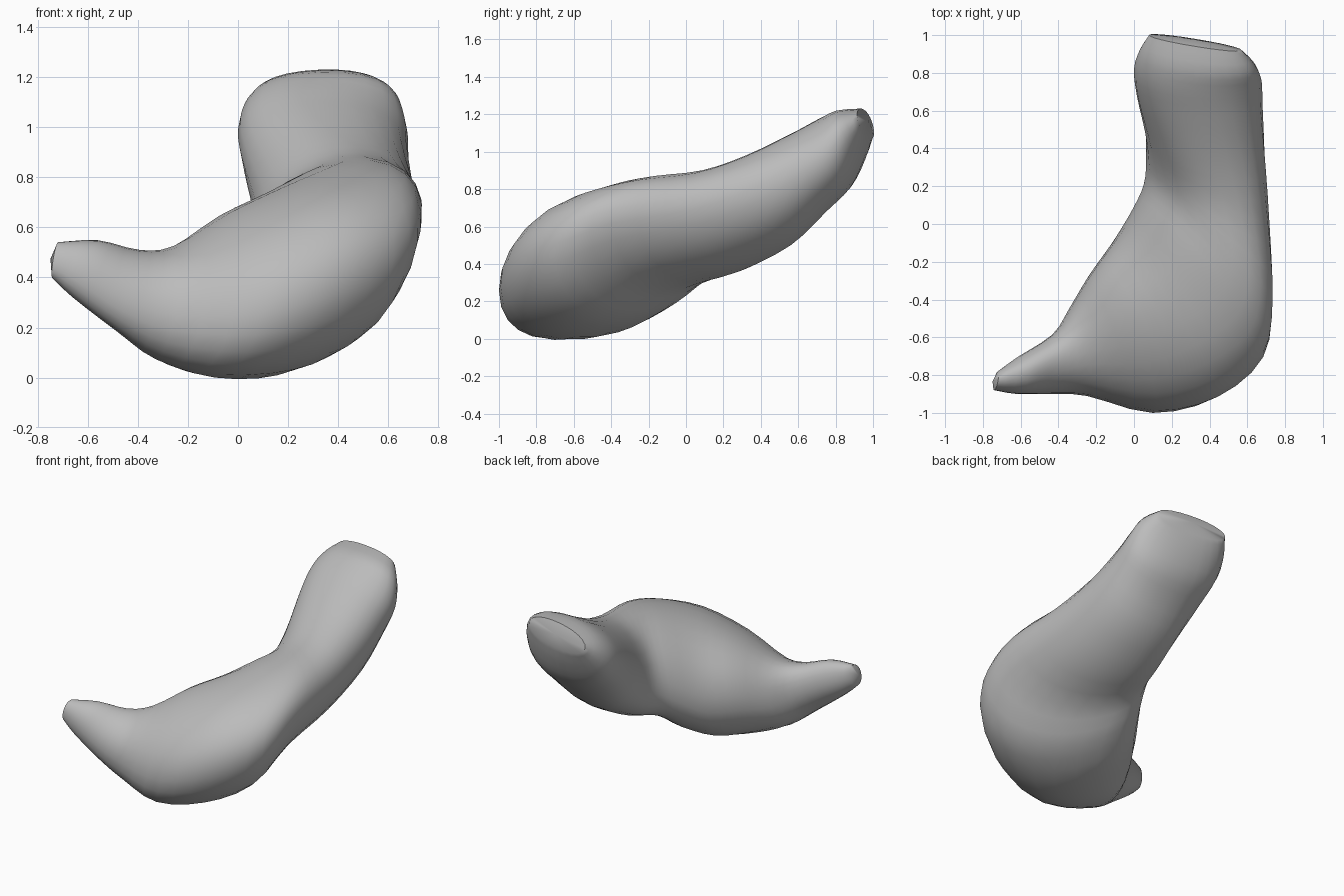
import bpy, bmesh, math
from mathutils import Vector

if "Cube" in bpy.data.objects:
    bpy.data.objects.remove(bpy.data.objects["Cube"])

SIDES, STEPS = 24, 3

# Cross-sections along the pouch: inner edge, outer edge, half height vector
sections = [
    ((-.72, -.78, .48), (-.74, -.88, .46), (.01, 0, .07)),
    ((-.60, -.70, .46), (-.62, -.90, .41), (.05, 0, .11)),
    ((-.42, -.58, .38), (-.45, -.90, .31), (.04, 0, .16)),
    ((-.33, -.44, .35), (-.25, -.91, .25), (.05, 0, .22)),
    ((-.22, -.26, .40), (.10, -1.0, .26), (.08, 0, .32)),
    ((-.09, -.08, .43), (.43, -.92, .34), (.09, -.02, .375)),
    ((.02, .08, .54), (.66, -.70, .40), (.12, -.06, .36)),
    ((.08, .20, .61), (.705, -.38, .53), (.13, -.08, .30)),
    ((.08, .32, .65), (.70, .05, .61), (.09, -.10, .27)),
    ((.06, .48, .74), (.69, .40, .74), (.04, -.12, .24)),
    ((.015, .68, .88), (.68, .64, .90), (0, -.09, .21)),
    ((0, .82, .99), (.675, .76, .99), (0, -.09, .18)),
    ((.03, .92, 1.08), (.64, .84, 1.10), (0, -.07, .13)),
    ((.08, 1.0, 1.14), (.57, .92, 1.16), (0, -.02, .08)),
]
rows = [tuple(Vector(p) for p in s) for s in sections]


def blend(a, b, c, d, t):
    """Smooth interpolation from b to c."""
    return (b * 2 + (c - a) * t + (a * 2 - b * 5 + c * 4 - d) * t * t
            + (b * 3 - a - c * 3 + d) * t ** 3) / 2


def soft(v, power):
    return math.copysign(abs(v) ** power, v)


# Pouch: loft through the interpolated sections
bm = bmesh.new()
rings = []
last = len(rows) - 1
for k in range(last * STEPS + 1):
    i = min(k // STEPS, last - 1)
    t = k / STEPS - i
    around = [rows[max(0, min(last, i + o))] for o in (-1, 0, 1, 2)]
    inner, outer, up = (blend(*[r[n] for r in around], t) for n in range(3))
    mid, side = (inner + outer) / 2, (outer - inner) / 2
    ring = []
    for j in range(SIDES):
        a = math.tau * j / SIDES
        ring.append(bm.verts.new(mid + side * soft(math.cos(a), .93)
                                 + up * soft(math.sin(a), .93)))
    rings.append(ring)
for r, s in zip(rings, rings[1:]):
    for j in range(SIDES):
        n = (j + 1) % SIDES
        bm.faces.new((r[j], r[n], s[n], s[j]))

# Rounded end caps
for ring, before in ((rings[0], rings[1]), (rings[-1], rings[-2])):
    mid = sum((v.co for v in ring), Vector()) / SIDES
    prev = sum((v.co for v in before), Vector()) / SIDES
    tip = bm.verts.new(mid + (mid - prev).normalized() * .02)
    for j in range(SIDES):
        bm.faces.new((ring[j], ring[(j + 1) % SIDES], tip))
bmesh.ops.recalc_face_normals(bm, faces=bm.faces)

mesh = bpy.data.meshes.new("curved_pouch")
bm.to_mesh(mesh)
bm.free()
pouch = bpy.data.objects.new("curved_pouch", mesh)
bpy.context.collection.objects.link(pouch)

# Plain grey
grey = bpy.data.materials.new("plain_grey")
grey.use_nodes = True
color = (.5, .5, .5, 1)
grey.diffuse_color = color
grey.node_tree.nodes["Principled BSDF"].inputs["Base Color"].default_value = color
mesh.materials.append(grey)

bpy.context.view_layer.objects.active = pouch
pouch.select_set(True)
bpy.ops.object.shade_smooth_by_angle(angle=math.radians(50))
